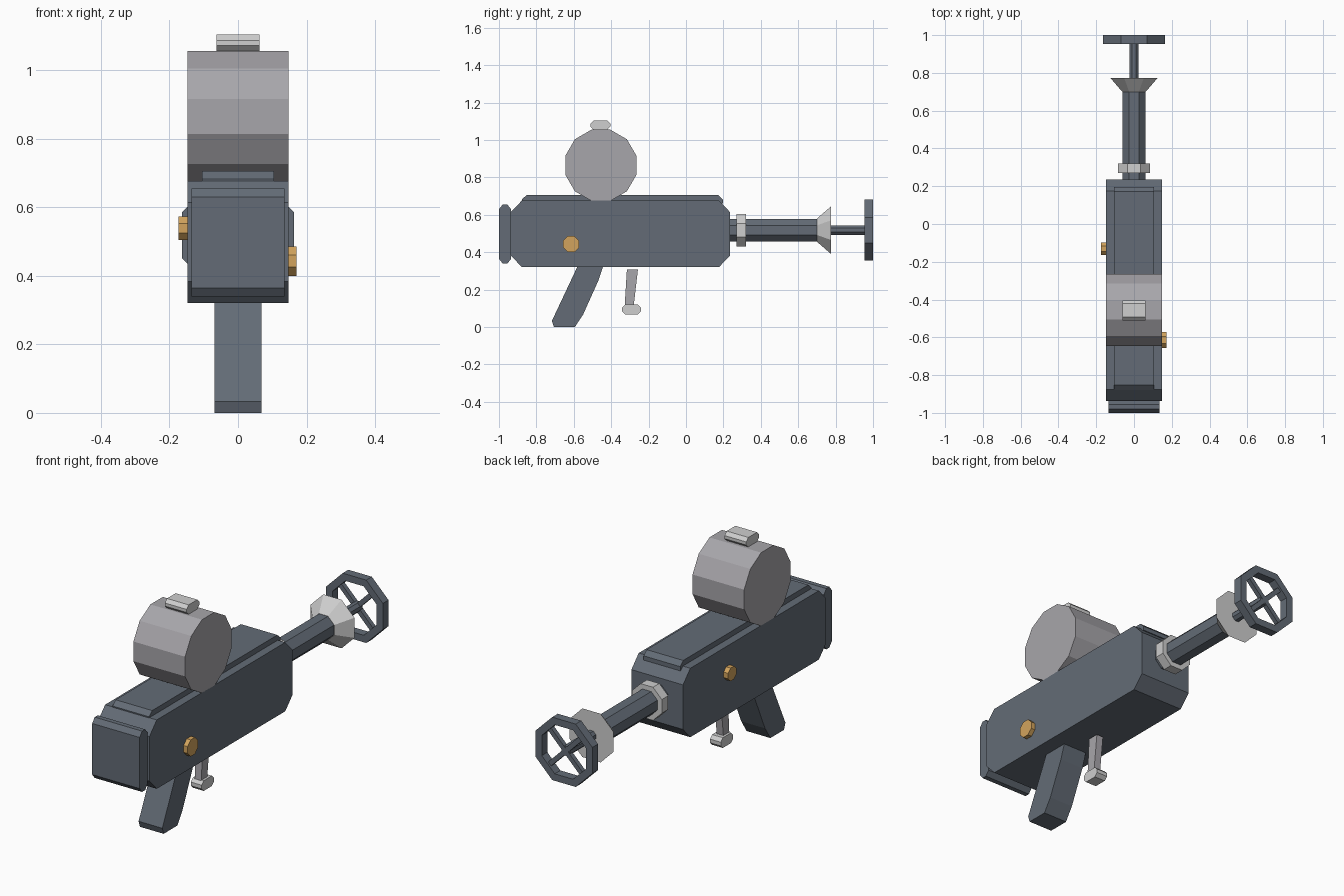
import bpy
import bmesh
from math import cos, sin, pi
from mathutils import Matrix, Vector

cube = bpy.data.objects.get("Cube")
if cube:
    bpy.data.objects.remove(cube, do_unlink=True)


def material(name, rgb):
    mat = bpy.data.materials.new(name)
    mat.use_nodes = True
    mat.diffuse_color = (*rgb, 1)
    mat.node_tree.nodes["Principled BSDF"].inputs["Base Color"].default_value = (*rgb, 1)
    return mat


SLATE = material("slate blue grey", (0.125, 0.148, 0.18))
GREY = material("mid grey", (0.39, 0.38, 0.405))
LIGHT = material("light grey", (0.62, 0.62, 0.62))
GOLD = material("brass gold", (0.65, 0.37, 0.11))


def loft(name, rings, mat, cyclic=False):
    """Bridge rings of equal length; close the ends, or join last to first."""
    bm = bmesh.new()
    loops = [[bm.verts.new(p) for p in ring] for ring in rings]
    pairs = list(zip(loops, loops[1:]))
    if cyclic:
        pairs.append((loops[-1], loops[0]))
    else:
        bm.faces.new(loops[0])
        bm.faces.new(loops[-1])
    for a, b in pairs:
        for i in range(len(a)):
            j = (i + 1) % len(a)
            bm.faces.new((a[i], a[j], b[j], b[i]))
    bmesh.ops.recalc_face_normals(bm, faces=bm.faces)
    mesh = bpy.data.meshes.new(name)
    bm.to_mesh(mesh)
    bm.free()
    mesh.materials.append(mat)
    obj = bpy.data.objects.new(name, mesh)
    bpy.context.scene.collection.objects.link(obj)
    return obj


def slab(name, profile, x0, x1, mat):
    """Extrude a (y, z) profile along x."""
    return loft(name, [[(x, y, z) for y, z in profile] for x in (x0, x1)], mat)


def chamfered(y0, y1, z0, z1, cy, cz):
    """Rectangle profile with cut corners."""
    return [(y0 + cy, z0), (y1 - cy, z0), (y1, z0 + cz), (y1, z1 - cz),
            (y1 - cy, z1), (y0 + cy, z1), (y0, z1 - cz), (y0, z0 + cz)]


def polygon(sides, apothem):
    """Regular polygon with flat sides on the axes."""
    r = apothem / cos(pi / sides)
    return [(r * cos((2 * i + 1) * pi / sides), r * sin((2 * i + 1) * pi / sides))
            for i in range(sides)]


AXIS_Z = 0.518


def barrel_ring(y, apothem):
    return [(u, y, AXIS_Z + v) for u, v in polygon(8, apothem)]


def tube(name, y0, y1, r0, r1, mat):
    return loft(name, [barrel_ring(y0, r0), barrel_ring(y1, r1)], mat)


def disc(name, sides, y, z, r, x0, x1, mat):
    return slab(name, [(y + u, z + v) for u, v in polygon(sides, r)], x0, x1, mat)


# Main housing, end plate and top panel
slab("body", chamfered(-0.937, 0.236, 0.32, 0.677, 0.06, 0.063), -0.148, 0.148, SLATE)
slab("end_plate", chamfered(-1.0, -0.935, 0.34, 0.655, 0.02, 0.025), -0.136, 0.136, SLATE)
slab("top_panel", [(-0.878, 0.66), (-0.878, 0.682), (-0.853, 0.705),
                   (0.173, 0.705), (0.197, 0.682), (0.197, 0.66)], -0.105, 0.105, SLATE)

# Drum tank and its cap
disc("drum", 12, -0.455, 0.865, 0.19, -0.148, 0.148, GREY)
slab("drum_cap", chamfered(-0.51, -0.405, 1.054, 1.104, 0.017, 0.017), -0.062, 0.062, LIGHT)

# Grip and trigger
slab("grip", [(-0.575, 0.335), (-0.44, 0.335), (-0.47, 0.245), (-0.55, 0.067),
              (-0.594, 0.0), (-0.706, 0.0), (-0.717, 0.033)], -0.068, 0.068, SLATE)
slab("trigger_stem", [(-0.316, 0.308), (-0.257, 0.308), (-0.28, 0.11), (-0.328, 0.11)],
     -0.019, 0.019, GREY)
slab("trigger_foot", chamfered(-0.342, -0.241, 0.067, 0.12, 0.017, 0.017),
     -0.031, 0.031, LIGHT)

# Side buttons
disc("left_button", 8, -0.614, 0.443, 0.043, 0.14, 0.171, GOLD)
disc("right_button", 8, -0.131, 0.539, 0.034, -0.174, -0.14, GOLD)

# Barrel, collar, flared nozzle and rod
tube("barrel", 0.22, 0.71, 0.061, 0.061, SLATE)
tube("barrel_collar", 0.269, 0.321, 0.086, 0.086, LIGHT)
tube("nozzle", 0.70, 0.774, 0.062, 0.126, LIGHT)
tube("rod", 0.76, 0.985, 0.025, 0.025, SLATE)

# Wheel rim and diagonal spokes
loft("wheel_rim", [barrel_ring(0.954, 0.163), barrel_ring(1.0, 0.163),
                   barrel_ring(1.0, 0.127), barrel_ring(0.954, 0.127)], SLATE, cyclic=True)
for number, side in enumerate((1, -1)):
    along = Vector((side, 0, 1)).normalized() * 0.135
    turn = Matrix.Rotation(side * pi / 4, 3, 'Y')
    section = [turn @ Vector((u, v, 0)) for u, v in
               ((-0.012, -0.012), (0.012, -0.012), (0.012, 0.012), (-0.012, 0.012))]
    hub = Vector((0, 0.977, AXIS_Z))
    loft(f"wheel_spoke_{number + 1}",
         [[hub + end * along + p for p in section] for end in (-1, 1)], SLATE)
